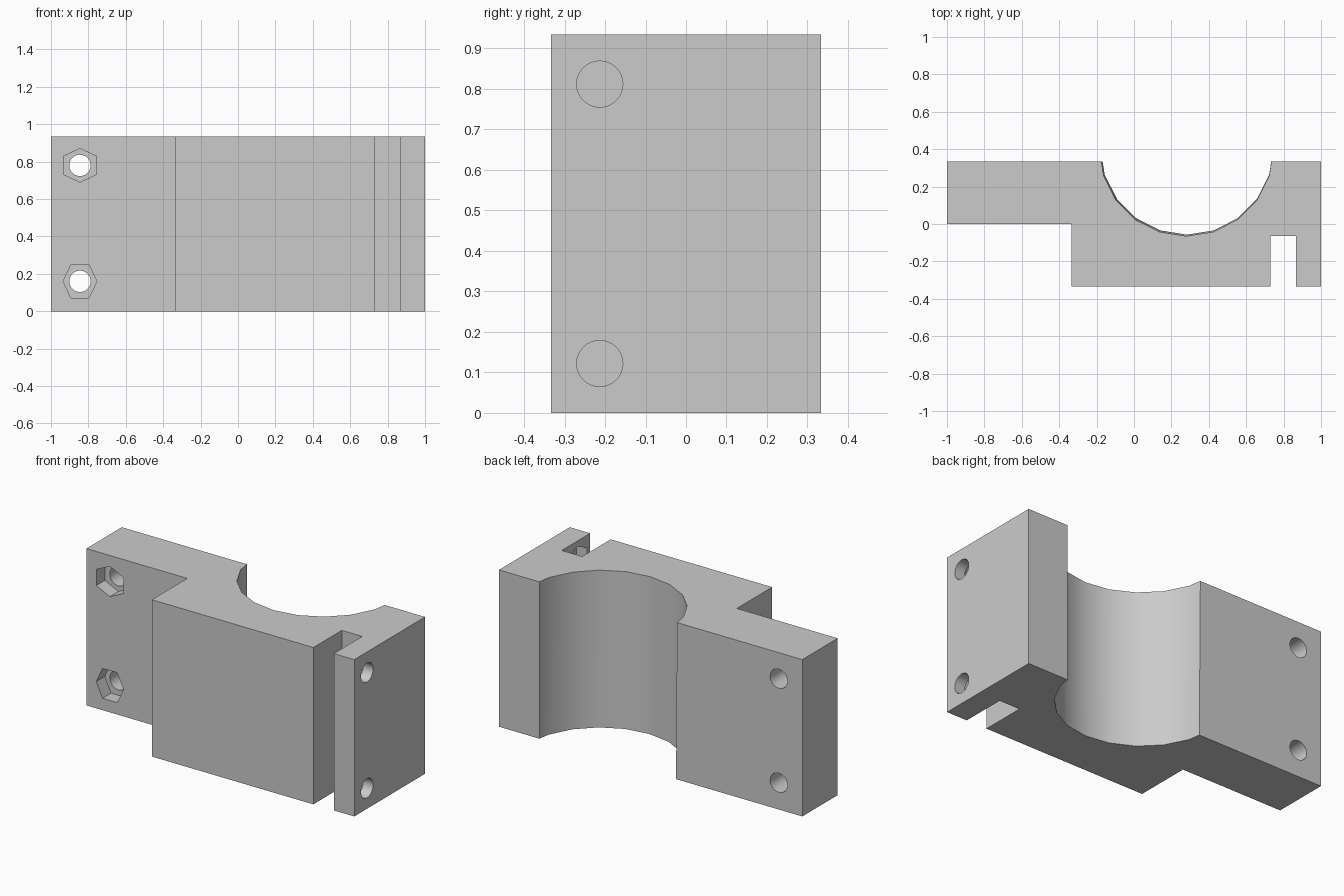
import bpy, bmesh, math
from mathutils import Vector

cube = bpy.data.objects.get("Cube")
if cube:
    bpy.data.objects.remove(cube, do_unlink=True)

HEIGHT = 0.935

grey = bpy.data.materials.new("plain_grey")
grey.use_nodes = True
colour = (0.6, 0.6, 0.6, 1)
grey.diffuse_color = colour
grey.node_tree.nodes["Principled BSDF"].inputs["Base Color"].default_value = colour


def loft(name, start, end):
    """Closed solid between two matching loops of points."""
    bm = bmesh.new()
    a = [bm.verts.new(p) for p in start]
    b = [bm.verts.new(p) for p in end]
    n = len(a)
    bm.faces.new(a)
    bm.faces.new(b)
    for i in range(n):
        j = (i + 1) % n
        bm.faces.new((a[i], a[j], b[j], b[i]))
    bmesh.ops.recalc_face_normals(bm, faces=bm.faces)
    mesh = bpy.data.meshes.new(name)
    bm.to_mesh(mesh)
    bm.free()
    mesh.materials.append(grey)
    obj = bpy.data.objects.new(name, mesh)
    bpy.context.collection.objects.link(obj)
    return obj


def circle(radius, sides):
    turn = 2 * math.pi / sides
    return [(radius * math.cos(turn * i), radius * math.sin(turn * i)) for i in range(sides)]


def prism(name, shape, centre, axis, low, high):
    """Extrude a flat shape along x or y; shape's second coordinate is z."""
    across, z = centre

    def place(depth):
        if axis == "x":
            return [Vector((depth, across + u, z + v)) for u, v in shape]
        return [Vector((across + u, depth, z + v)) for u, v in shape]

    return loft(name, place(low), place(high))


# Clamp body: stepped outline with the open slot at the front
outline = [(-1, 0.333), (-1, 0), (-0.335, 0), (-0.335, -0.333),
           (0.73, -0.333), (0.73, -0.065), (0.865, -0.065),
           (0.865, -0.333), (1, -0.333), (1, 0.333)]
body = loft("clamp_body", [(x, y, 0) for x, y in outline],
            [(x, y, HEIGHT) for x, y in outline])

# Half-round bore, very slightly tapered and leaning
rim = circle(1, 20)


def bore_ring(x, y, radius, z):
    return [(x + radius * u, y + radius * v, z) for u, v in rim]


cutters = [loft("bore_cutter", bore_ring(0.283, 0.405, 0.462, -0.01),
                bore_ring(0.28, 0.40, 0.465, HEIGHT + 0.01))]

# Nut pockets: upright hexagon above, sideways hexagon below
upright = [(0, 0.09), (0.089, 0.048), (0.089, -0.048),
           (0, -0.09), (-0.089, -0.048), (-0.089, 0.048)]
sideways = [(v, u) for u, v in upright]
bolt = circle(0.057, 32)

for label, z, hexagon in (("upper", 0.78, upright), ("lower", 0.16, sideways)):
    cutters.append(prism(label + "_wing_bolt", bolt, (-0.845, z), "y", -0.1, 0.4))
    cutters.append(prism(label + "_wing_nut", hexagon, (-0.845, z), "y", -0.1, 0.08))

for label, z, hexagon in (("upper", 0.812, upright), ("lower", 0.122, sideways)):
    cutters.append(prism(label + "_flange_bolt", bolt, (-0.213, z), "x", 0.82, 1.1))
    cutters.append(prism(label + "_flange_nut", hexagon, (-0.213, z), "x", 0.80, 0.935))

# Cut everything out of the body, one solid at a time
bpy.ops.object.select_all(action="DESELECT")
body.select_set(True)
bpy.context.view_layer.objects.active = body
for cutter in cutters:
    cutter.hide_render = True
    cut = body.modifiers.new(cutter.name, "BOOLEAN")
    cut.operation = "DIFFERENCE"
    cut.solver = "EXACT"
    cut.object = cutter
    bpy.ops.object.modifier_apply(modifier=cut.name)
for cutter in cutters:
    bpy.data.objects.remove(cutter, do_unlink=True)

bpy.ops.object.shade_smooth_by_angle(angle=math.radians(30))
